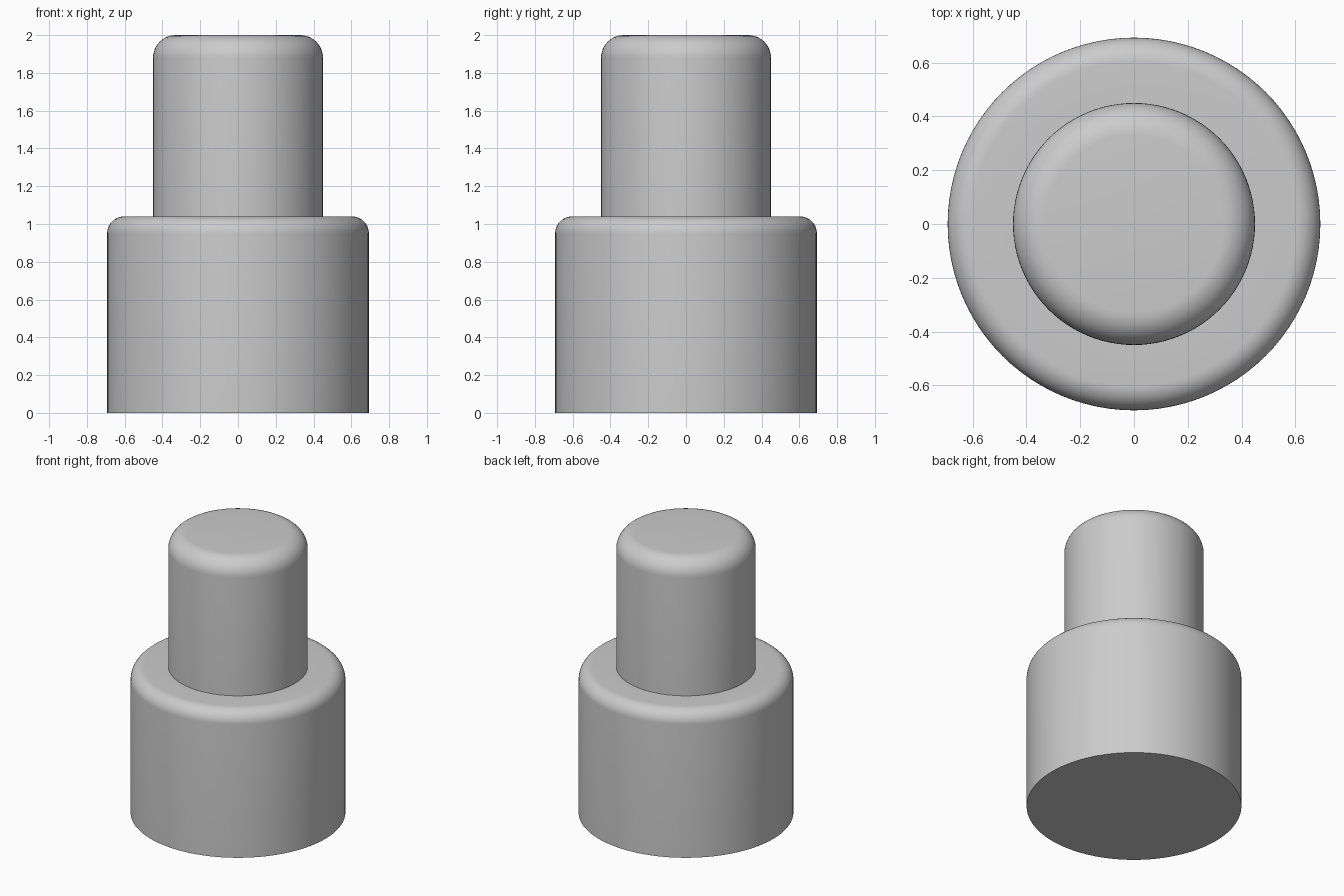
import bpy
import bmesh
import math

SEGMENTS = 96
FILLET_STEPS = 10

cube = bpy.data.objects.get("Cube")
if cube:
    bpy.data.objects.remove(cube, do_unlink=True)

# One plain grey for the whole model
grey = bpy.data.materials.new("plain_grey")
grey.use_nodes = True
colour = (0.6, 0.6, 0.6, 1)
grey.diffuse_color = colour
grey.node_tree.nodes["Principled BSDF"].inputs["Base Color"].default_value = colour


def fillet(radius, top, size):
    """Quarter round from the wall to the flat top."""
    for i in range(FILLET_STEPS + 1):
        a = math.pi / 2 * i / FILLET_STEPS
        yield (radius - size + size * math.cos(a), top - size + size * math.sin(a))


def lathe(name, profile):
    """Spin an (r, z) profile around z; the ends lie on the axis."""
    bm = bmesh.new()
    verts = [bm.verts.new((r, 0, z)) for r, z in profile]
    edges = [bm.edges.new(pair) for pair in zip(verts, verts[1:])]
    bmesh.ops.spin(bm, geom=verts + edges, cent=(0, 0, 0), axis=(0, 0, 1),
                   angle=math.tau, steps=SEGMENTS, use_merge=True)
    bmesh.ops.remove_doubles(bm, verts=bm.verts, dist=0.0001)
    bmesh.ops.recalc_face_normals(bm, faces=bm.faces)
    mesh = bpy.data.meshes.new(name)
    bm.to_mesh(mesh)
    bm.free()
    mesh.materials.append(grey)
    obj = bpy.data.objects.new(name, mesh)
    bpy.context.collection.objects.link(obj)
    bpy.ops.object.select_all(action="DESELECT")
    obj.select_set(True)
    bpy.context.view_layer.objects.active = obj
    bpy.ops.object.shade_smooth_by_angle(angle=math.radians(30))
    return obj


# Wide base and narrow post turned as one solid
base_radius, base_top = 0.693, 1.04
post_radius, post_top = 0.45, 2.0
profile = [(0, 0), (base_radius, 0)]
profile += fillet(base_radius, base_top, 0.09)
profile.append((post_radius, base_top))
profile += fillet(post_radius, post_top, 0.12)
profile.append((0, post_top))
lathe("stepped_cylinder", profile)
